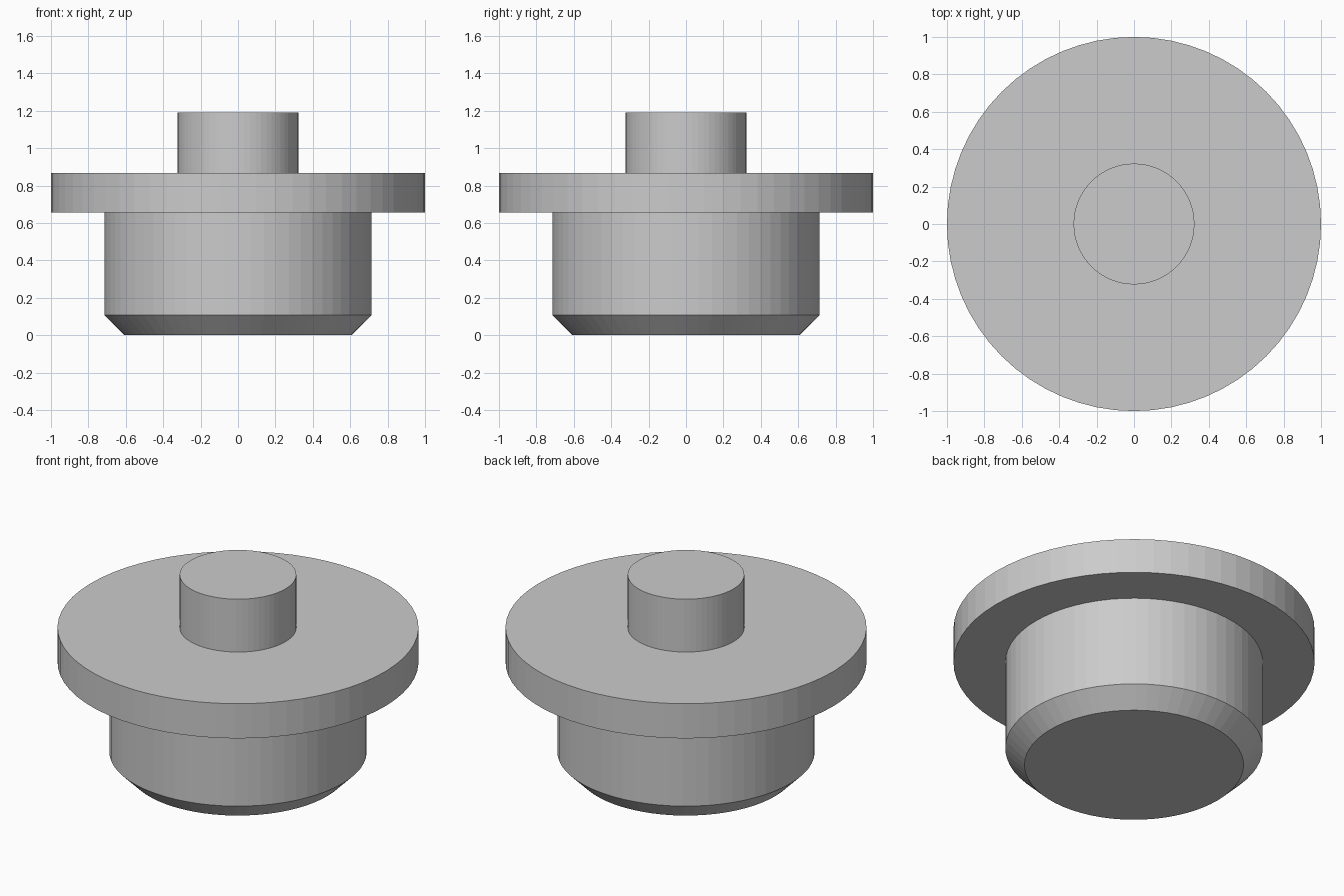
import bpy
import bmesh
from math import cos, sin, tau

SEGMENTS = 64

cube = bpy.data.objects.get("Cube")
if cube:
    bpy.data.objects.remove(cube, do_unlink=True)

# Plain grey for the whole turned part
grey = bpy.data.materials.new("grey")
grey.use_nodes = True
colour = (0.6, 0.6, 0.6, 1)
grey.diffuse_color = colour
grey.node_tree.nodes["Principled BSDF"].inputs["Base Color"].default_value = colour


def lathe(name, profile, cap_bottom=False, cap_top=False):
    """Turn a (radius, height) profile around z, with flat discs at chosen ends."""
    bm = bmesh.new()
    rings = []
    for r, z in profile:
        angles = [tau * i / SEGMENTS for i in range(SEGMENTS)]
        rings.append([bm.verts.new((r * cos(a), r * sin(a), z)) for a in angles])
    for low, high in zip(rings, rings[1:]):
        for i in range(SEGMENTS):
            j = (i + 1) % SEGMENTS
            bm.faces.new((low[i], low[j], high[j], high[i]))
    if cap_bottom:
        bm.faces.new(rings[0][::-1])
    if cap_top:
        bm.faces.new(rings[-1])
    mesh = bpy.data.meshes.new(name)
    bm.to_mesh(mesh)
    bm.free()
    mesh.materials.append(grey)
    obj = bpy.data.objects.new(name, mesh)
    bpy.context.collection.objects.link(obj)
    return obj


BODY_R, PIN_R = 0.713, 0.323
FLANGE_BOTTOM, FLANGE_TOP = 0.655, 0.867

# Lower body with a chamfered foot
lathe("body", [(0.607, 0), (BODY_R, 0.107), (BODY_R, FLANGE_BOTTOM)], cap_bottom=True)

# Wide flange, open where the body and pin join it
lathe("flange", [(BODY_R, FLANGE_BOTTOM), (1, FLANGE_BOTTOM),
                 (1, FLANGE_TOP), (PIN_R, FLANGE_TOP)])

# Central pin on top
lathe("pin", [(PIN_R, FLANGE_TOP), (PIN_R, 1.19)], cap_top=True)
